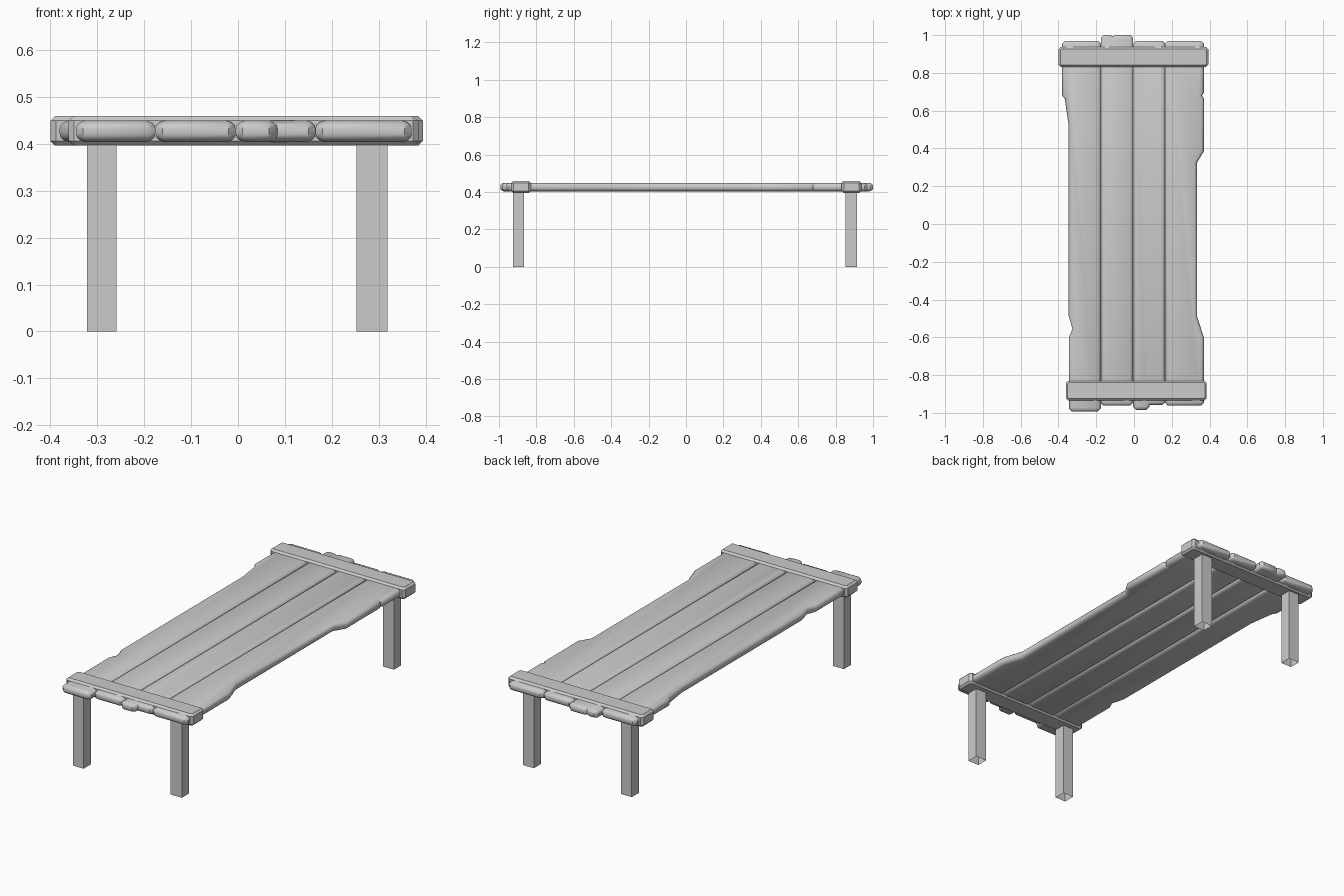
import bpy
import bmesh
from mathutils import Vector

if "Cube" in bpy.data.objects:
    bpy.data.objects.remove(bpy.data.objects["Cube"])


def inset(outline, d):
    # Mitred inward offset of a counter-clockwise outline
    pts = [Vector(p) for p in outline]
    out = []
    for i, p in enumerate(pts):
        a = (p - pts[i - 1]).normalized()
        b = (pts[(i + 1) % len(pts)] - p).normalized()
        na, nb = Vector((-a.y, a.x)), Vector((-b.y, b.x))
        out.append(p + (na + nb) * d / (1 + na.dot(nb)))
    return out


def slab(name, outline, layers, caps=True, smooth=False):
    # Stack inset copies of an outline: layers are (inset, z)
    bm = bmesh.new()
    rings = [[bm.verts.new((p.x, p.y, z)) for p in inset(outline, d)] for d, z in layers]
    n = len(outline)
    for lo, hi in zip(rings, rings[1:]):
        for i in range(n):
            j = (i + 1) % n
            bm.faces.new((lo[i], lo[j], hi[j], hi[i]))
    if caps:
        bm.faces.new(rings[0][::-1])
        bm.faces.new(rings[-1])
    mesh = bpy.data.meshes.new(name)
    bm.to_mesh(mesh)
    bm.free()
    ob = bpy.data.objects.new(name, mesh)
    bpy.context.collection.objects.link(ob)
    if smooth:
        bpy.context.view_layer.objects.active = ob
        ob.select_set(True)
        bpy.ops.object.shade_smooth_by_angle(angle=0.7)
        ob.select_set(False)
    return ob


def rect(x0, x1, y0, y1, c=0.0):
    # Rectangle outline, optionally with cut corners
    if not c:
        return [(x0, y0), (x1, y0), (x1, y1), (x0, y1)]
    return [(x0 + c, y0), (x1 - c, y0), (x1, y0 + c), (x1, y1 - c),
            (x1 - c, y1), (x0 + c, y1), (x0, y1 - c), (x0, y0 + c)]


# Planks with worn, chipped outlines and rounded edges
C = 0.015
planks = {
    "plank_left": [(-.345 + C, -.993), (-.178 - C, -.993), (-.176, -.993 + C), (-.176, .97 - C),
                   (-.176 - C, .97), (-.38 + C, .97), (-.38, .97 - C), (-.38, .68), (-.366, .66),
                   (-.346, .52), (-.346, -.485), (-.326, -.555), (-.345, -.6), (-.345, -.993 + C)],
    "plank_inner_left": [(-.176 + C, -.962), (-.005 - C, -.962), (-.005, -.962 + C), (-.005, 1 - C),
                         (-.005 - C, 1), (-.1, 1), (-.112, .992), (-.124, 1), (-.176 + C, 1), (-.176, 1 - C),
                         (-.176, -.962 + C)],
    "plank_inner_right": [(-.005 + C, -.984), (.066, -.984), (.08, -.97), (.084, -.957), (.165 - C, -.957),
                          (.165, -.957 + C), (.165, .97 - C), (.165 - C, .97), (-.005 + C, .97),
                          (-.005, .97 - C), (-.005, -.984 + C)],
    "plank_right": [(.165 + C, -.962), (.37 - C, -.962), (.37, -.962 + C), (.37, -.6), (.334, -.49),
                    (.334, .325), (.37, .385), (.37, .665), (.36, .68), (.37, .695), (.37, .97 - C),
                    (.37 - C, .97), (.165 + C, .97), (.165, .97 - C), (.165, -.962 + C)],
}
half = [(.018, .404), (.008, .408), (.002, .414), (0, .421)]
profile = half + [(d, .853 - z) for d, z in reversed(half)]
for name, outline in planks.items():
    slab(name, outline, profile, smooth=True)

# Chamfered cross bars clamping each end
bar = [(.01, .396), (0, .406), (0, .449), (.01, .459)]
slab("front_cross_bar", rect(-.361, .385, -.934, -.83, .012), bar)
slab("back_cross_bar", rect(-.4, .394, .832, .937, .012), bar)

# Square legs, open at the ends
for side, x0, x1 in (("left", -.322, -.259), ("right", .253, .318)):
    for end, y0, y1 in (("front", -.926, -.865), ("back", .854, .915)):
        slab(f"{end}_{side}_leg", rect(x0, x1, y0, y1), [(0, 0), (0, .397)], caps=False)
